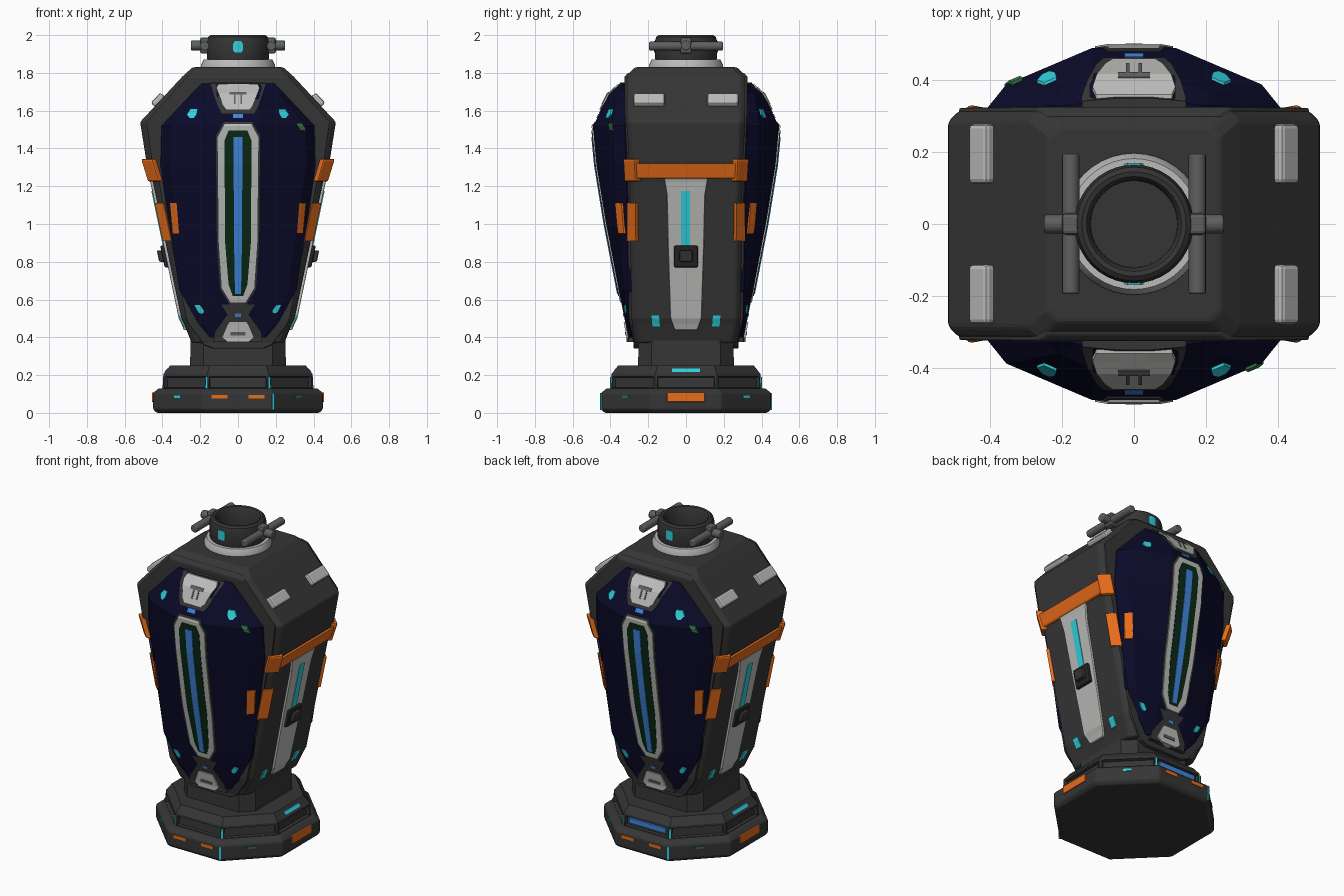
import bpy, bmesh, math
from mathutils import Matrix, Vector

if "Cube" in bpy.data.objects:
    bpy.data.objects.remove(bpy.data.objects["Cube"])

def mat(name, r, g, b):
    m = bpy.data.materials.new(name)
    m.diffuse_color = (r, g, b, 1)
    m.use_nodes = True
    m.node_tree.nodes["Principled BSDF"].inputs["Base Color"].default_value = m.diffuse_color
    return m

DARK = mat("dark_grey", .036, .036, .036)
NAVY = mat("navy", .003, .003, .022)
LIGHT = mat("light_grey", .5, .5, .49)
MID = mat("mid_grey", .11, .115, .115)
ORANGE = mat("orange", .8, .15, .01)
CYAN = mat("cyan", .03, .63, .72)
BLUE = mat("blue", .05, .24, .72)
DEEP = mat("deep_green", .003, .022, .007)
GREEN = mat("green", .03, .16, .05)
BLACK = mat("black_grey", .018, .018, .018)

def finish(bm, name, material, bevel=0, smooth=False):
    bmesh.ops.remove_doubles(bm, verts=bm.verts, dist=1e-5)
    bmesh.ops.recalc_face_normals(bm, faces=bm.faces)
    me = bpy.data.meshes.new(name)
    bm.to_mesh(me)
    bm.free()
    ob = bpy.data.objects.new(name, me)
    bpy.context.collection.objects.link(ob)
    me.materials.append(material)
    if bevel:
        m = ob.modifiers.new("bevel", 'BEVEL')
        m.width, m.segments, m.limit_method = bevel, 2, 'ANGLE'
    if smooth:
        bpy.ops.object.select_all(action='DESELECT')
        ob.select_set(True)
        bpy.context.view_layer.objects.active = ob
        bpy.ops.object.shade_smooth_by_angle(angle=math.radians(35))
    return ob

def loft(rings, caps=True):
    bm = bmesh.new()
    vs = [[bm.verts.new(p) for p in r] for r in rings]
    n = len(rings[0])
    for a, b in zip(vs, vs[1:]):
        for i in range(n):
            bm.faces.new((a[i], a[(i + 1) % n], b[(i + 1) % n], b[i]))
    if caps:
        bm.faces.new(vs[0])
        bm.faces.new(vs[-1])
    return bm

def interp(z, table):
    """Linear lookup of the values in rows (z, a, b, ...)."""
    if z <= table[0][0]:
        return table[0][1:]
    for p, q in zip(table, table[1:]):
        if z <= q[0]:
            t = (z - p[0]) / (q[0] - p[0])
            return [a + (b - a) * t for a, b in zip(p[1:], q[1:])]
    return table[-1][1:]

# Body half sizes: z, half width, half depth
BODY = [(.37, .245, .27), (.47, .285, .29), (.50, .30, .295), (1.22, .45, .30),
        (1.33, .485, .305), (1.54, .518, .315), (1.78, .295, .318), (1.83, .24, .27)]
# Shield section: z, outer x, mid x, mid depth, ridge x, ridge depth
SHIELD = [(.40, .15, .13, .300, .10, .304), (.47, .21, .18, .308, .10, .316),
          (.65, .31, .265, .33, .10, .352), (1.0, .365, .315, .36, .11, .42),
          (1.31, .41, .36, .378, .115, .47), (1.52, .405, .355, .388, .115, .49),
          (1.69, .245, .21, .36, .11, .405), (1.745, .19, .165, .332, .11, .345)]
CH = .03

def shield(u, z):
    xo, xm, ym, xr, yr = interp(z, SHIELD)
    pts = [(0, yr), (xr, yr), (xm, ym), (xo, interp(z, BODY)[1] + .012)]
    return interp(abs(u), pts)[0]

def front(u, z): return interp(z, BODY)[1]
def side(u, z): return interp(z, BODY)[0]
def corner(u, z): return (sum(interp(z, BODY)) - CH) / math.sqrt(2)

def plate(name, rows, surf, off, material, angles, mirror=False, bevel=0, deep=.03):
    """Closed plate on a surface; rows are (z, u left, u right), turned to each angle."""
    lo, hi = rows[0][0], rows[-1][0]
    zs = sorted({r[0] for r in rows} | {r[0] for r in BODY + SHIELD if lo < r[0] < hi})
    for ang in angles:
        for s in ((1, -1) if mirror else (1,)):
            rings = []
            for z in zs:
                l, r = interp(z, rows)
                us = [l + (r - l) * i / 3 for i in range(4)]
                ring = [(u * s, -surf(u, z) - off, z) for u in us]
                ring += [(u * s, -surf(u, z) + deep, z) for u in reversed(us)]
                rings.append(ring)
            bm = loft(rings)
            bm.transform(Matrix.Rotation(math.radians(ang), 4, 'Z'))
            finish(bm, name, material, bevel)

def rect(z0, z1, u0, u1): return [(z0, u0, u1), (z1, u0, u1)]
def sym(rows): return [(z, -h, h) for z, h in rows]

def chamfered(z, hx, hy, c):
    return [(hx, -hy + c, z), (hx, hy - c, z), (hx - c, hy, z), (-hx + c, hy, z),
            (-hx, hy - c, z), (-hx, -hy + c, z), (-hx + c, -hy, z), (hx - c, -hy, z)]

def octagon(z, apothem):
    r = apothem / math.cos(math.pi / 8)
    return [(r * math.cos((i + .5) * math.pi / 4), r * math.sin((i + .5) * math.pi / 4), z) for i in range(8)]

def lathe(name, profile, material, n=40):
    rings = [[(r * math.cos(2 * math.pi * i / n), r * math.sin(2 * math.pi * i / n), z)
              for i in range(n)] for r, z in profile]
    finish(loft(rings), name, material, smooth=True)

def rod(name, centre, axis, radius, length, material, seg=16):
    bm = bmesh.new()
    bmesh.ops.create_cone(bm, cap_ends=True, segments=seg, radius1=radius, radius2=radius, depth=length)
    q = Vector((0, 0, 1)).rotation_difference(Vector(axis)).to_matrix().to_4x4()
    bm.transform(Matrix.Translation(centre) @ q)
    finish(bm, name, material, .006, True)

def box(name, centre, size, material, tilt=0, bevel=.01):
    bm = bmesh.new()
    bmesh.ops.create_cube(bm, size=1)
    bm.transform(Matrix.Translation(centre) @ Matrix.Rotation(tilt, 4, 'Y') @ Matrix.Diagonal((*size, 1)))
    finish(bm, name, material, bevel)

# Base: two octagonal tiers with recessed windows in the upper one
finish(loft([octagon(0, .43), octagon(.02, .45), octagon(.105, .45), octagon(.13, .42)]), "base_foot", DARK, .008)
bm = loft([octagon(.12, .40), octagon(.205, .395), octagon(.25, .36)])
walls = [f for f in bm.faces if len(f.verts) == 4 and f.calc_center_median().z < .18]
bmesh.ops.recalc_face_normals(bm, faces=bm.faces)
bmesh.ops.inset_individual(bm, faces=walls, thickness=.018, depth=0)
bmesh.ops.inset_individual(bm, faces=walls, thickness=.006, depth=-.018)
finish(bm, "base_upper_tier", DARK)
finish(loft([chamfered(z, h, h, .07) for z, h in ((.2, .255), (.42, .25))]), "neck", DARK)

# Base markings
def foot(u, z): return .45
def tier(u, z): return .40
plate("front_foot_mark", rect(.075, .095, .055, .14), foot, .004, ORANGE, (0, 180), True)
plate("side_foot_mark", rect(.058, .108, -.10, .10), foot, .006, ORANGE, (90, 270), bevel=.004)
plate("foot_dot_green", rect(.078, .092, -.025, .025), foot, .004, GREEN, (45, 225))
plate("foot_dot_cyan", rect(.078, .092, -.025, .025), foot, .004, CYAN, (135, 315))
plate("base_blue_strip", rect(.15, .182, -.13, .13), lambda u, z: .385, .006, BLUE, (180,))
plate("base_top_strip", rect(.217, .234, -.075, .075), lambda u, z: .395 - (z - .205) * .78, .004, CYAN, (90, 270))
for a in (22.5, 202.5):
    plate("foot_seam", rect(.015, .105, -.007, .007), lambda u, z: .487, .004, CYAN, (a,))
    plate("tier_seam", rect(.13, .19, -.006, .006), lambda u, z: .428, .006, CYAN, (a, a - 45))

# Main body
finish(loft([chamfered(z, x, y, CH) for z, x, y in BODY]), "body", DARK, .01)

# Shields with their dark borders on front and back
FB = (0, 180)
plate("shield_border", sym([(.34, .13), (.36, .18), (.47, .262), (.50, .275), (1.22, .42), (1.33, .457),
      (1.54, .487), (1.78, .27), (1.80, .24)]), front, .008, DARK, FB, bevel=.006, deep=.04)
for ang in FB:
    rings = []
    for z, xo, xm, ym, xr, yr in SHIELD:
        half = [(xr, yr), (xm, ym), (xo, front(0, z) + .012), (xo, .22)]
        rings.append([(x, -d, z) for x, d in half] + [(-x, -d, z) for x, d in reversed(half)])
    bm = loft(rings)
    bm.transform(Matrix.Rotation(math.radians(ang), 4, 'Z'))
    finish(bm, "shield", NAVY)

# Central glowing slot
plate("slot_edge", sym([(.575, .045), (.655, .095), (.9, .112), (1.47, .117), (1.54, .075)]), shield, .004, DARK, FB)
plate("slot_frame", sym([(.585, .04), (.66, .086), (.9, .102), (1.46, .108), (1.53, .07)]), shield, .010, LIGHT, FB)
plate("slot_opening", sym([(.62, .028), (.68, .05), (.9, .068), (1.44, .072), (1.495, .05)]), shield, .013, DEEP, FB)
plate("slot_light", sym([(.63, .016), (.9, .021), (1.46, .024)]), shield, .017, BLUE, FB)

# Badges above and below the slot
plate("top_badge_surround", sym([(1.585, .085), (1.62, .105), (1.735, .145), (1.75, .145)]), shield, .005, DARK, FB)
plate("top_badge", sym([(1.605, .06), (1.63, .08), (1.72, .115), (1.742, .105)]), shield, .012, LIGHT, FB)
plate("badge_slot", rect(1.685, 1.70, -.045, .045), shield, .015, MID, FB)
plate("badge_leg", rect(1.635, 1.685, .012, .022), shield, .015, MID, FB, True)
plate("top_light", rect(1.56, 1.582, -.027, .027), shield, .006, BLUE, FB)
plate("bottom_surround", sym([(.375, .13), (.43, .12), (.52, .055), (.575, .09)]), shield, .004, DARK, FB)
plate("bottom_badge", sym([(.375, .055), (.40, .085), (.47, .055), (.482, .045)]), shield, .012, LIGHT, FB)
plate("bottom_badge_slot", rect(.41, .428, -.04, .04), shield, .015, MID, FB)
plate("bottom_light", rect(.508, .526, -.016, .016), shield, .007, BLUE, FB)

# Shield lamps and tags
plate("upper_lamp", [(1.56, .235, .255), (1.58, .22, .27), (1.61, .215, .25)], shield, .008, CYAN, FB, True)
plate("lower_lamp", [(.525, .185, .20), (.54, .18, .215), (.57, .20, .23)], shield, .008, CYAN, FB, True)
plate("green_tag", [(1.495, .33, .36), (1.535, .31, .34)], shield, .008, GREEN, FB)
plate("shield_orange_tag", [(.95, .312, .345), (1.11, .325, .36)], shield, .008, ORANGE, FB, True)

# Orange corner clips and side bands
for ang, s in ((45, 1), (135, -1), (225, 1), (315, -1)):
    def strip(z0, z1, w):
        mid = [(z, s * (side(0, z) - front(0, z)) / math.sqrt(2)) for z in (z0, z1)]
        return [(z, m - w, m + w) for z, m in mid]
    plate("corner_orange_tag", strip(.91, 1.11, .032), corner, .008, ORANGE, (ang,))
    plate("band_corner", strip(1.225, 1.345, .042), corner, .018, ORANGE, (ang,), bevel=.008, deep=.05)
LR = (90, 270)
plate("side_band", rect(1.24, 1.32, -.285, .285), side, .016, ORANGE, LR, bevel=.008)

# Side panels
plate("side_panel", sym([(.44, .06), (.50, .082), (.9, .095), (1.15, .10), (1.24, .115)]), side, .014, LIGHT, LR, bevel=.005)
plate("side_light", rect(.88, 1.175, -.026, .022), side, .018, CYAN, LR)
plate("latch_plate", rect(.77, .885, -.064, .064), side, .032, BLACK, LR, bevel=.008)
plate("latch_knob", rect(.80, .86, -.035, .035), side, .055, DARK, LR, bevel=.008)
plate("side_lamp", [(.455, .135, .18), (.515, .14, .185)], side, .008, CYAN, LR, True)

# Shoulder bars
slope = math.atan2(.24, .223)
for sx in (1, -1):
    for sy in (1, -1):
        box("shoulder_bar", (sx * .422, sy * .195, 1.655), (.075, .165, .04), LIGHT, sx * slope, .012)

# Collar and mouth
lathe("collar", [(.15, 1.81), (.197, 1.815), (.197, 1.84), (.182, 1.87), (.13, 1.87)], LIGHT)
lathe("mouth", [(.155, 1.85), (.165, 1.88), (.165, 1.965), (.158, 1.99), (.145, 2.0), (.132, 1.997),
      (.122, 1.98), (.12, 1.88), (.001, 1.88)], DARK)
plate("mouth_lamp", sym([(1.908, .018), (1.92, .026), (1.955, .026), (1.968, .016)]),
      lambda u, z: math.sqrt(.165 ** 2 - u * u), .005, CYAN, FB)

# Handles
for s in (1, -1):
    rod("handle_bar", (s * .176, 0, 1.942), (0, 1, 0), .024, .39, MID)
    rod("handle_pin", (s * .195, 0, 1.945), (1, 0, 0), .026, .11, MID)
    box("handle_clamp", (s * .175, 0, 1.945), (.05, .06, .085), MID)
